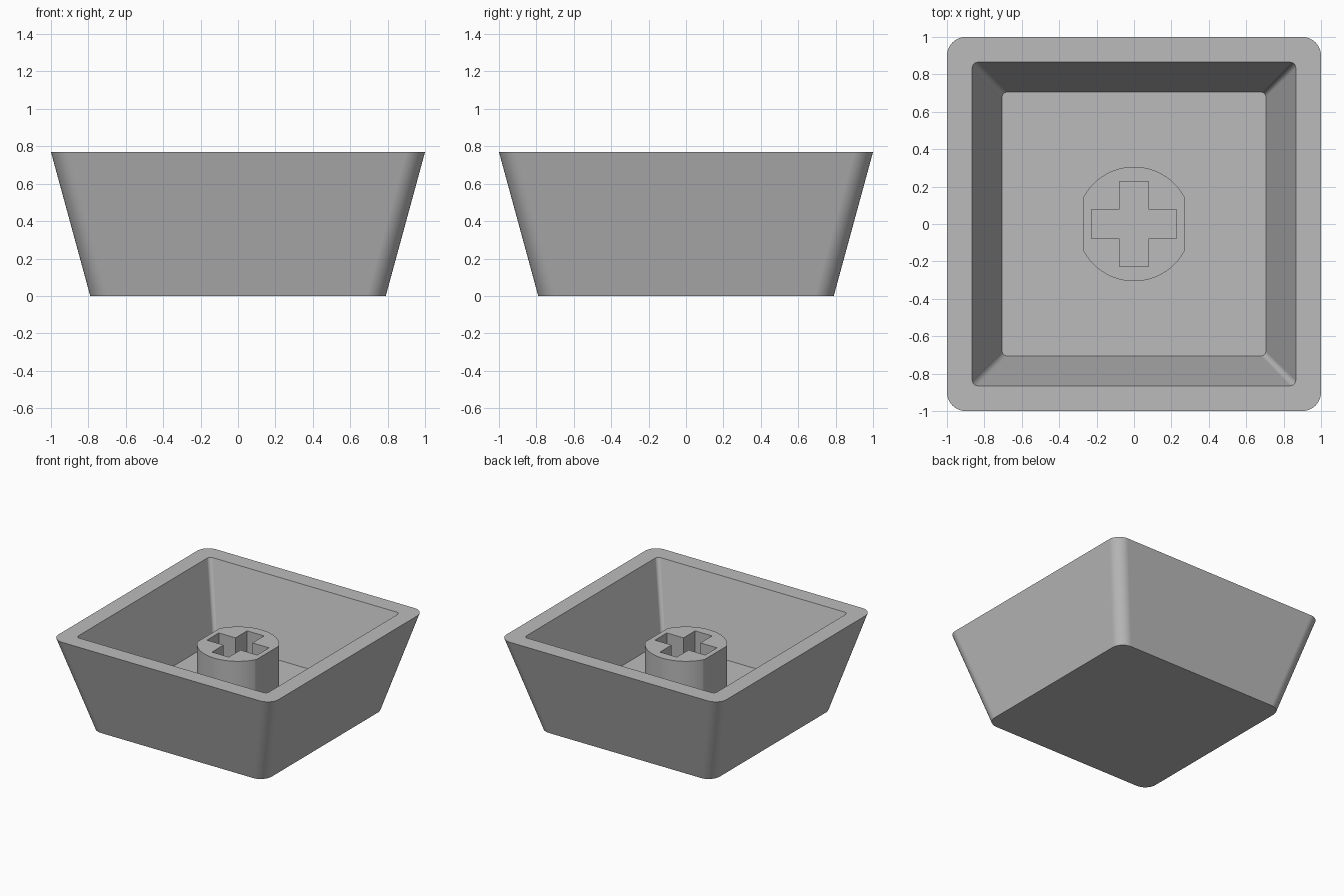
import bpy
import bmesh
import math

if "Cube" in bpy.data.objects:
    bpy.data.objects.remove(bpy.data.objects["Cube"], do_unlink=True)

HEIGHT, FLOOR, STEM_TOP = 0.77, 0.18, 0.615
STEM_RADIUS, STEM_FLAT = 0.306, 0.27

grey = bpy.data.materials.new("light grey plastic")
grey.use_nodes = True
colour = (0.5, 0.5, 0.5, 1)
grey.diffuse_color = colour
grey.node_tree.nodes["Principled BSDF"].inputs["Base Color"].default_value = colour


def rounded_square(half, radius, steps=10):
    """Outline of a square with rounded corners."""
    points = []
    for corner in range(4):
        middle = math.radians(45 + 90 * corner)
        cx = math.copysign(half - radius, math.cos(middle))
        cy = math.copysign(half - radius, math.sin(middle))
        for i in range(steps + 1):
            a = math.radians(90 * corner + 90 * i / steps)
            points.append((cx + radius * math.cos(a), cy + radius * math.sin(a)))
    return points


def circle(radius, steps=96):
    return [(radius * math.cos(math.tau * i / steps), radius * math.sin(math.tau * i / steps))
            for i in range(steps)]


def ring(bm, outline, z):
    return [bm.verts.new((x, y, z)) for x, y in outline]


def bridge(bm, a, b):
    n = len(a)
    for i in range(n):
        j = (i + 1) % n
        bm.faces.new((a[i], a[j], b[j], b[i]))


def finish(bm, name):
    bmesh.ops.recalc_face_normals(bm, faces=bm.faces)
    mesh = bpy.data.meshes.new(name)
    bm.to_mesh(mesh)
    bm.free()
    mesh.materials.append(grey)
    obj = bpy.data.objects.new(name, mesh)
    bpy.context.collection.objects.link(obj)
    bpy.ops.object.select_all(action="DESELECT")
    obj.select_set(True)
    bpy.context.view_layer.objects.active = obj
    bpy.ops.object.shade_smooth_by_angle(angle=math.radians(30))
    obj.modifiers.new("flat_sides", "WEIGHTED_NORMAL").keep_sharp = True
    return obj


# Hollow tapered shell: outside wall, rim, inside wall and floor
bm = bmesh.new()
rings = [ring(bm, rounded_square(half, radius), z) for half, radius, z in (
    (0.79, 0.1, 0), (1, 0.1, HEIGHT), (0.865, 0.03, HEIGHT), (0.705, 0.025, FLOOR))]
for lower, upper in zip(rings, rings[1:]):
    bridge(bm, lower, upper)
bm.faces.new(rings[0])
bm.faces.new(rings[-1])
finish(bm, "cap_shell")

# Thin round foot under the stem
bm = bmesh.new()
low = ring(bm, circle(STEM_RADIUS), FLOOR - 0.01)
high = ring(bm, circle(STEM_RADIUS), FLOOR + 0.008)
bridge(bm, low, high)
bm.faces.new(low)
bm.faces.new(high)
finish(bm, "stem_foot")

# Stem with two flattened sides and a cross-shaped socket
flat_angle = math.acos(STEM_FLAT / STEM_RADIUS)
outer = []
for side in (0, 1):
    for i in range(37):
        a = math.pi * side + flat_angle + (math.pi - 2 * flat_angle) * i / 36
        outer.append((STEM_RADIUS * math.cos(a), STEM_RADIUS * math.sin(a)))
w, r = 0.077, 0.228
cross = []
for c, s in ((1, 0), (0, 1), (-1, 0), (0, -1)):
    for x, y in ((r, -w), (r, w), (w, w)):
        cross.append((x * c - y * s, x * s + y * c))

bm = bmesh.new()
outer_top, cross_top = ring(bm, outer, STEM_TOP), ring(bm, cross, STEM_TOP)
outer_low, cross_low = ring(bm, outer, FLOOR), ring(bm, cross, FLOOR + 0.012)
bridge(bm, outer_low, outer_top)
bridge(bm, cross_top, cross_low)
bm.faces.new(outer_low)
bm.faces.new(cross_low)
top_edges = [e for e in bm.edges if all(v.co.z > STEM_TOP - 0.001 for v in e.verts)]
bmesh.ops.triangle_fill(bm, edges=top_edges, use_beauty=True, normal=(0, 0, 1))
finish(bm, "stem")
